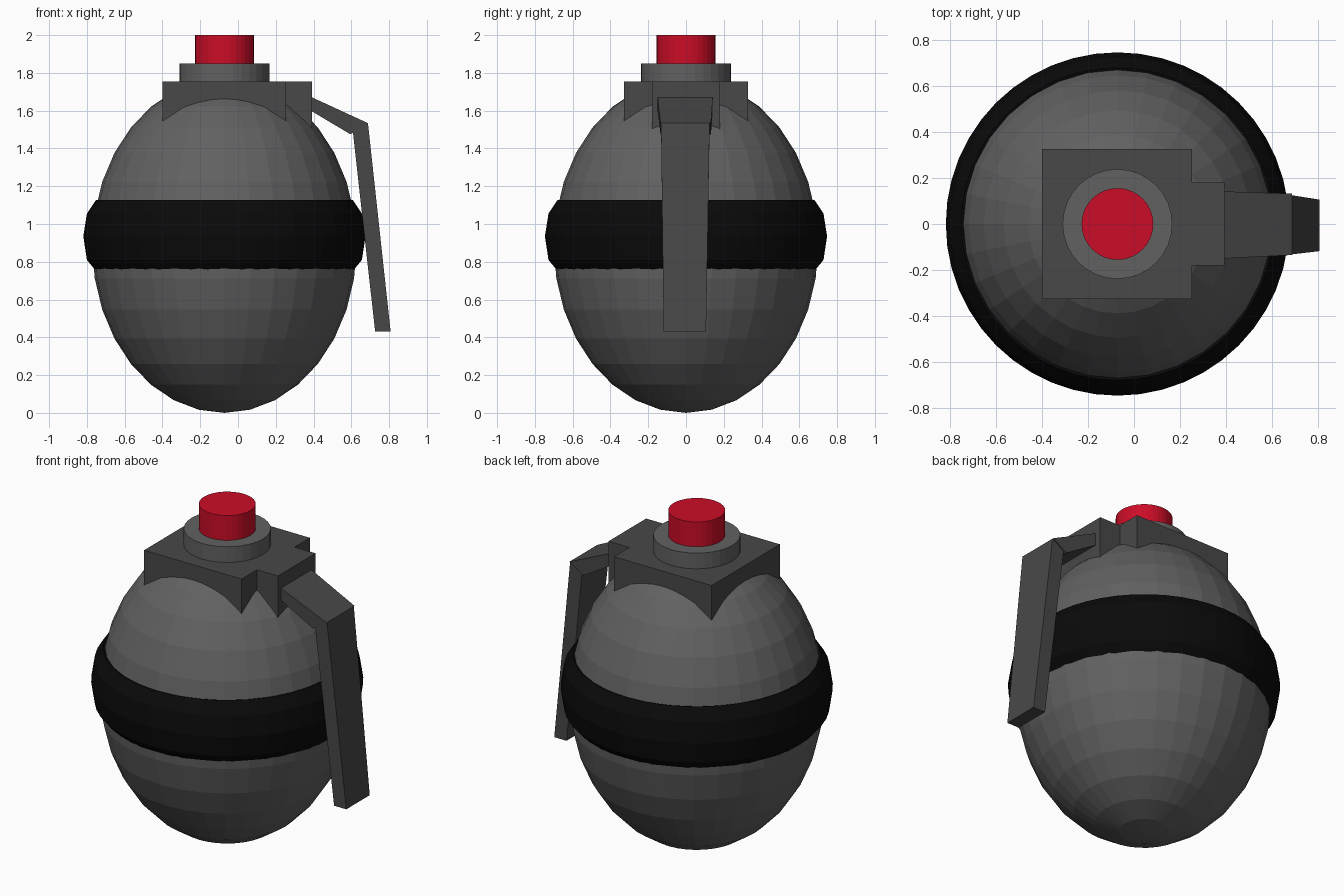
import bpy, bmesh, math
from mathutils import Matrix

if "Cube" in bpy.data.objects:
    bpy.data.objects.remove(bpy.data.objects["Cube"])

CX = -0.072  # axis of the round parts


def material(name, rgb):
    m = bpy.data.materials.new(name)
    m.diffuse_color = (*rgb, 1)
    m.use_nodes = True
    m.node_tree.nodes["Principled BSDF"].inputs["Base Color"].default_value = m.diffuse_color
    return m


GREY = material("body_grey", (0.12, 0.12, 0.12))
DARK = material("dark_grey", (0.065, 0.065, 0.065))
BLACK = material("black", (0.003, 0.003, 0.003))
RED = material("red", (0.6, 0.004, 0.02))


def finish(name, bm, mat):
    bmesh.ops.recalc_face_normals(bm, faces=bm.faces)
    me = bpy.data.meshes.new(name)
    bm.to_mesh(me)
    bm.free()
    me.materials.append(mat)
    ob = bpy.data.objects.new(name, me)
    bpy.context.collection.objects.link(ob)
    return ob


def box(name, x0, x1, half_y, z0, z1, mat):
    bm = bmesh.new()
    m = (Matrix.Translation(((x0 + x1) / 2, 0, (z0 + z1) / 2))
         @ Matrix.Diagonal((x1 - x0, 2 * half_y, z1 - z0, 1)))
    bmesh.ops.create_cube(bm, size=1, matrix=m)
    finish(name, bm, mat)


def cylinder(name, r, z0, z1, mat):
    bm = bmesh.new()
    bmesh.ops.create_cone(bm, cap_ends=True, segments=32, radius1=r, radius2=r,
                          depth=z1 - z0,
                          matrix=Matrix.Translation((CX, 0, (z0 + z1) / 2)))
    finish(name, bm, mat)


def bar(name, start, end, mat):
    """Tapered bar; each end is (outer xz, inner xz, y low, y high)."""
    bm = bmesh.new()
    rings = []
    for outer, inner, lo, hi in (start, end):
        rings.append([bm.verts.new((p[0], y, p[1])) for p, y in
                      ((outer, lo), (outer, hi), (inner, hi), (inner, lo))])
    a, b = rings
    for i in range(4):
        j = (i + 1) % 4
        bm.faces.new((a[i], a[j], b[j], b[i]))
    bm.faces.new(a)
    bm.faces.new(b)
    finish(name, bm, mat)


# Egg-shaped body
bm = bmesh.new()
bmesh.ops.create_uvsphere(bm, u_segments=32, v_segments=16, radius=1,
                          matrix=Matrix.Translation((CX, 0, 0.885))
                          @ Matrix.Diagonal((0.70, 0.70, 0.885, 1)))
finish("body", bm, GREY)

# Bulging black band around the waist: closed profile spun round the axis
profile = [(0.60, 0.77), (0.675, 0.745), (0.728, 0.81), (0.747, 0.935),
           (0.728, 1.055), (0.68, 1.127), (0.60, 1.10)]
N = 48
bm = bmesh.new()
rings = [[bm.verts.new((CX + r * math.cos(2 * math.pi * i / N),
                        r * math.sin(2 * math.pi * i / N), z))
          for r, z in profile] for i in range(N)]
for i in range(N):
    a, b = rings[i], rings[(i + 1) % N]
    for k in range(len(profile)):
        n = (k + 1) % len(profile)
        bm.faces.new((a[k], b[k], b[n], a[n]))
finish("waist_band", bm, BLACK)

# Square collar with the hinge block beside it
box("collar", -0.40, 0.253, 0.327, 1.50, 1.755, DARK)
box("hinge_block", 0.20, 0.393, 0.18, 1.46, 1.755, DARK)

# Round neck and red button
cylinder("neck", 0.239, 1.70, 1.85, GREY)
cylinder("button", 0.156, 1.80, 2.0, RED)

# Bent safety lever
bar("lever_arm", ((0.36, 1.685), (0.36, 1.615), -0.152, 0.143),
    ((0.688, 1.534), (0.595, 1.475), -0.135, 0.132), DARK)
bar("lever_handle", ((0.688, 1.534), (0.607, 1.50), -0.132, 0.125),
    ((0.808, 0.43), (0.726, 0.43), -0.118, 0.106), DARK)
